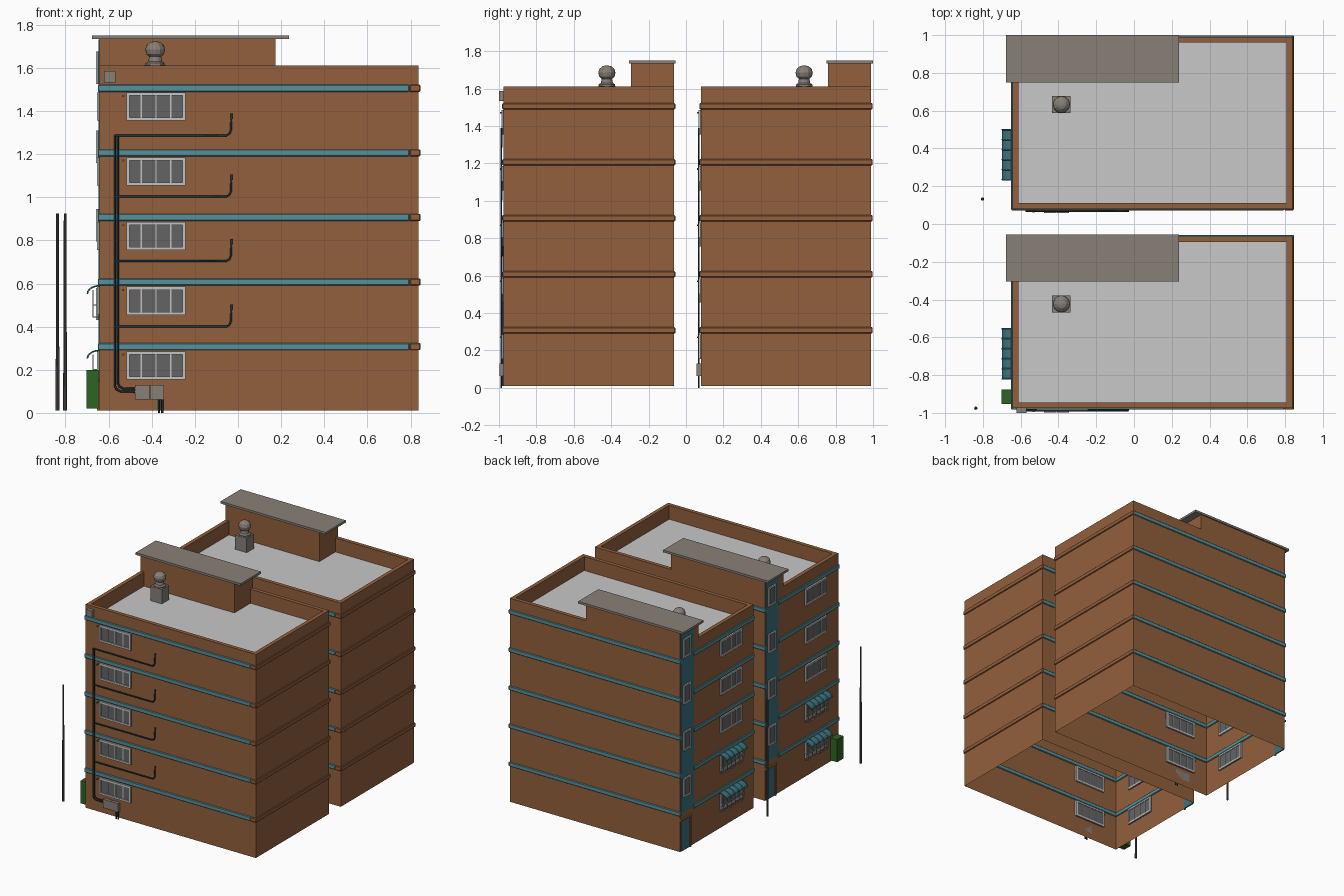
import bpy, bmesh, math

if "Cube" in bpy.data.objects:
    bpy.data.objects.remove(bpy.data.objects["Cube"])

def srgb(name, r, g, b):
    m = bpy.data.materials.new(name)
    f = lambda c: (c / 255 / 12.92) if c < 11 else ((c / 255 + 0.055) / 1.055) ** 2.4
    m.diffuse_color = (f(r), f(g), f(b), 1)
    m.use_nodes = True
    m.node_tree.nodes["Principled BSDF"].inputs["Base Color"].default_value = m.diffuse_color
    return m

BRICK = srgb("brick_brown", 146, 96, 60)
ROOF = srgb("roof_light_grey", 200, 200, 200)
TAUPE = srgb("taupe_concrete", 136, 128, 119)
TEAL = srgb("teal_trim", 86, 146, 155)
DTEAL = srgb("deep_teal", 60, 115, 126)
PIPE = srgb("dark_pipe", 28, 55, 66)
FRAME = srgb("frame_grey", 195, 195, 195)
GLASS = srgb("pane_grey", 100, 100, 100)
GREEN = srgb("box_green", 45, 100, 34)
POLE = srgb("pole_grey", 84, 76, 74)

def finish(name, bm, mats):
    me = bpy.data.meshes.new(name)
    bm.to_mesh(me)
    bm.free()
    for m in mats:
        me.materials.append(m)
    ob = bpy.data.objects.new(name, me)
    bpy.context.collection.objects.link(ob)
    return ob

def boxes(name, items, bevel=0):
    """items: list of (x0,x1,y0,y1,z0,z1,material) joined in one object"""
    bm, mats = bmesh.new(), []
    for x0, x1, y0, y1, z0, z1, mat in items:
        if mat not in mats:
            mats.append(mat)
        vs = bmesh.ops.create_cube(bm, size=1)["verts"]
        for v in vs:
            v.co = ((x0 + x1) / 2 + v.co.x * (x1 - x0), (y0 + y1) / 2 + v.co.y * (y1 - y0),
                    (z0 + z1) / 2 + v.co.z * (z1 - z0))
        for f in {f for v in vs for f in v.link_faces}:
            f.material_index = mats.index(mat)
    if bevel:
        bmesh.ops.bevel(bm, geom=bm.edges[:], offset=bevel, segments=1, affect='EDGES')
    return finish(name, bm, mats)

def tube(name, paths, r, mat):
    cu = bpy.data.curves.new(name, 'CURVE')
    cu.dimensions, cu.bevel_depth, cu.bevel_resolution, cu.use_fill_caps = '3D', r, 1, True
    for pts in paths:
        s = cu.splines.new('POLY')
        s.points.add(len(pts) - 1)
        for p, q in zip(s.points, pts):
            p.co = (*q, 1)
    cu.materials.append(mat)
    ob = bpy.data.objects.new(name, cu)
    bpy.context.collection.objects.link(ob)

def cone(name, x, y, z0, z1, r0, r1, n, mat):
    bm = bmesh.new()
    bmesh.ops.create_cone(bm, cap_ends=True, segments=n, radius1=r0, radius2=r1, depth=z1 - z0)
    bmesh.ops.translate(bm, vec=(x, y, (z0 + z1) / 2), verts=bm.verts)
    return finish(name, bm, [mat])

def lathe(name, x, y, prof, n, mat):
    bm = bmesh.new()
    rings = [[bm.verts.new((x + r * math.cos(2 * math.pi * i / n), y + r * math.sin(2 * math.pi * i / n), z))
              for i in range(n)] for r, z in prof]
    for a, b in zip(rings, rings[1:]):
        for i in range(n):
            bm.faces.new((a[i], a[(i + 1) % n], b[(i + 1) % n], b[i]))
    bm.faces.new(rings[-1])
    return finish(name, bm, [mat])

def window(name, side, wall, u0, u1, z0, z1, panes, fr=0.014):
    """framed window through the wall; side 'x' runs along x, 'y' along y"""
    def part(a, b, c, d, out, inn, mat):
        return (a, b, wall - out, wall + inn, c, d, mat) if side == 'x' else (wall - out, wall + inn, a, b, c, d, mat)
    it = [part(u0, u1, z0, z1, 0.005, 0.008, GLASS)]
    for a, b, c, d in ((u0, u1, z0, z0 + fr), (u0, u1, z1 - fr, z1), (u0, u0 + fr, z0, z1), (u1 - fr, u1, z0, z1)):
        it.append(part(a, b, c, d, 0.012, 0.014, FRAME))
    for i in range(1, panes):
        u = u0 + (u1 - u0) * i / panes
        it.append(part(u - 0.003, u + 0.003, z0, z1, 0.009, 0.011, FRAME))
    boxes(name, it)

X0, X1, YF, YB = -0.642, 0.838, -0.975, -0.065
FLOORS = [0.155 + 0.3 * i for i in range(5)]

def building(tag, dy):
    yf, yb = YF + dy, YB + dy
    # hollow wall shell with parapet and sunken roof, open underneath
    bm = bmesh.new()
    for v in bmesh.ops.create_cube(bm, size=1)["verts"]:
        v.co = ((X0 + X1) / 2 + v.co.x * (X1 - X0), (yf + yb) / 2 + v.co.y * (yb - yf), 0.01 + (v.co.z + 0.5) * 1.6)
    bm.normal_update()
    bmesh.ops.delete(bm, geom=[f for f in bm.faces if f.normal.z < -0.9], context='FACES')
    top = [f for f in bm.faces if f.normal.z > 0.9]
    bmesh.ops.inset_region(bm, faces=top, thickness=0.043)
    roof = bmesh.ops.extrude_discrete_faces(bm, faces=top)["faces"]
    bmesh.ops.translate(bm, vec=(0, 0, -0.11), verts=roof[0].verts[:])
    roof[0].material_index = 1
    finish(tag + "_walls", bm, [BRICK, ROOF])
    # stair bulkhead with roof slab
    boxes(tag + "_bulkhead", [(X0, 0.175, -0.295 + dy, yb, 1.49, 1.735, BRICK)])
    boxes(tag + "_bulkhead_slab", [(-0.677, 0.237, -0.305 + dy, -0.055 + dy, 1.733, 1.75, TAUPE)])
    # storey bands
    for i in range(5):
        z0, z1 = 0.291 + 0.2995 * i, 0.324 + 0.2995 * i
        o, n = 0.008, 0.008
        boxes(f"{tag}_teal_band_{i}", [
            (X0 - o, 0.795, yf - o, yf + n, z0, z1, TEAL),
            (X0 - o, X1 + 0.002, yb - n, yb + o, z0, z1, TEAL),
            (X0 - o, X0 + n, yf - o, -0.228 + dy, z0, z1, TEAL)], 0.004)
        boxes(f"{tag}_brick_band_{i}", [
            (0.795, X1 + o, yf - o, yf + n, z0, z1, BRICK),
            (X1 - n, X1 + o, yf - o, yb + o, z0, z1, BRICK)], 0.004)
    # windows, front and left
    for i, z in enumerate(FLOORS):
        window(f"{tag}_front_window_{i}", 'x', yf, -0.517, -0.243, z, z + 0.13, 4)
        window(f"{tag}_left_window_{i}", 'y', X0, -0.82 + dy, -0.56 + dy, z, z + 0.13, 4)
        tube(f"{tag}_wall_spout_{i}", [[(-0.532, yf + 0.005, z + 0.115), (-0.532, yf - 0.02, z + 0.115)]], 0.005, BRICK)
    # curved awnings and railings over the two lower left windows
    for i in range(2):
        zt = FLOORS[i] + 0.135
        arc = [(X0 - 0.057 * math.sin(t), zt - 0.038 * (1 - math.cos(t))) for t in [k * math.pi / 10 for k in range(6)]]
        bm = bmesh.new()
        rows = [[bm.verts.new((x, -0.82 + 0.265 * s + dy, z)) for x, z in arc] for s in (0, 1)]
        for k in range(5):
            bm.faces.new((rows[0][k], rows[1][k], rows[1][k + 1], rows[0][k + 1]))
        ob = finish(f"{tag}_awning_{i}", bm, [DTEAL])
        ob.modifiers.new("thick", 'SOLIDIFY').thickness = 0.004
        tube(f"{tag}_awning_ribs_{i}", [[(x, -0.82 + 0.053 * k + dy, z) for x, z in arc] for k in range(6)], 0.004, DTEAL)
        zb, zr = zt - 0.145, zt - 0.02
        ys = [-0.815 + 0.051 * k + dy for k in range(6)]
        rails = [[(X0, y, zb), (-0.672, y, zb), (-0.672, y, zr)] for y in ys]
        rails += [[(X0, ys[0], z), (-0.672, ys[0], z), (-0.672, ys[-1], z), (X0, ys[-1], z)] for z in (zb, zb + 0.055)]
        tube(f"{tag}_railing_{i}", rails, 0.003, FRAME)
    # stairwell strip with landing windows and entrance door
    boxes(tag + "_stair_strip", [(X0 - 0.005, X0 + 0.006, -0.228 + dy, yb - 0.003, 0.31, 1.732, DTEAL)])
    for i in range(4):
        z = 0.43 + 0.365 * i
        window(f"{tag}_stair_window_{i}", 'y', X0 - 0.004, -0.185 + dy, -0.095 + dy, z, z + 0.15, 1, 0.012)
    boxes(tag + "_entrance", [(X0 - 0.004, X0 + 0.006, -0.175 + dy, -0.078 + dy, 0.01, 0.25, DTEAL),
                              (X0 - 0.012, X0, -0.19 + dy, -0.175 + dy, 0.01, 0.265, BRICK),
                              (X0 - 0.012, X0, -0.19 + dy, yb, 0.25, 0.265, BRICK)])
    # rooftop ventilator
    boxes(tag + "_vent_base", [(-0.435, -0.335, -0.468 + dy, -0.378 + dy, 1.49, 1.613, TAUPE)])
    lathe(tag + "_vent_turbine", -0.384, -0.423 + dy, [(0.044, 1.613), (0.044, 1.622), (0.032, 1.63), (0.028, 1.652),
          (0.041, 1.664), (0.046, 1.685), (0.04, 1.705), (0.024, 1.719), (0.008, 1.723)], 12, TAUPE)
    # service pipes and meter box on the front
    yp = yf - 0.012
    paths = [[(-0.571, yp, 1.288), (-0.571, yp, 0.125), (-0.562, yp, 0.108), (-0.545, yp, 0.1), (-0.47, yp, 0.098)],
             [(-0.557, yp, 1.288), (-0.557, yp, 0.14), (-0.55, yp, 0.122), (-0.535, yp, 0.114), (-0.47, yp, 0.113)]]
    for z in (0.4, 0.704, 1.003, 1.286):
        paths.append([(-0.571, yp, z), (-0.055, yp, z), (-0.04, yp, z + 0.008), (-0.033, yp, z + 0.025), (-0.03, yp, z + 0.103)])
    paths += [[(x, yp, 0.0), (x, yp, 0.08)] for x in (-0.367, -0.351)]
    tube(tag + "_service_pipes", paths, 0.005, PIPE)
    boxes(tag + "_meter_box", [(-0.477, -0.411, yf - 0.023, yf, 0.063, 0.13, TAUPE),
                               (-0.408, -0.343, yf - 0.023, yf, 0.063, 0.13, TAUPE)])

building("front_block", 0)
building("rear_block", 1.055)

# one-off parts: high wall box, green cabinet, street poles
boxes("high_wall_box", [(-0.622, -0.568, -1.0, YF, 1.533, 1.586, TAUPE)])
boxes("green_cabinet", [(-0.702, -0.646, -0.952, -0.875, 0.02, 0.198, GREEN)])
cone("front_pole", -0.837, -0.975, 0.01, 0.925, 0.009, 0.006, 8, POLE)
cone("rear_pole", -0.802, 0.133, 0.01, 0.925, 0.009, 0.006, 8, POLE)
